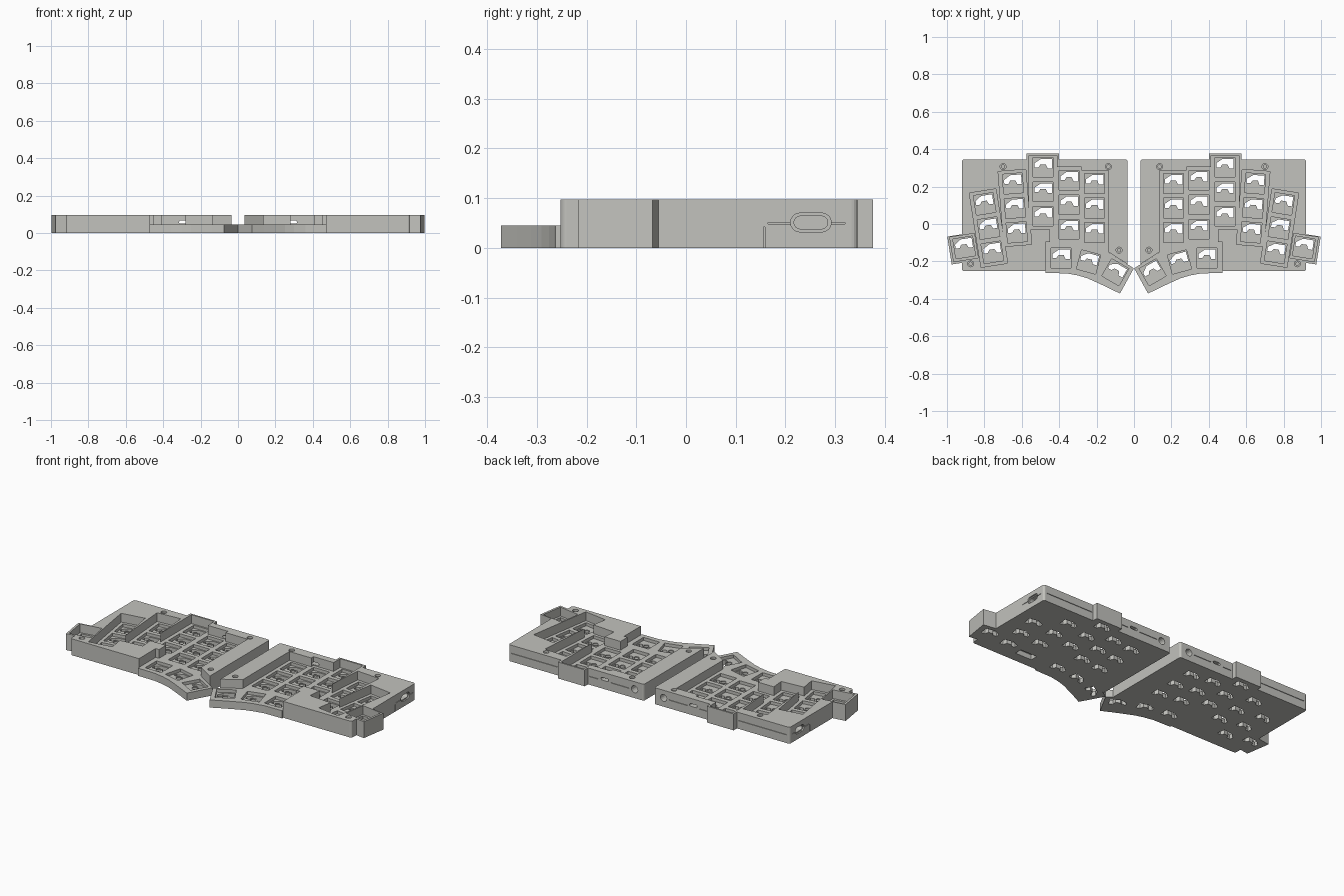
import bpy, bmesh, math
from mathutils import Vector, Matrix

old = bpy.data.objects.get("Cube")
if old:
    bpy.data.objects.remove(old, do_unlink=True)

grey = bpy.data.materials.new("warm_grey_plastic")
grey.use_nodes = True
COLOUR = (0.54, 0.54, 0.51, 1)
grey.diffuse_color = COLOUR
grey.node_tree.nodes["Principled BSDF"].inputs["Base Color"].default_value = COLOUR

TOP, PLATE, BOARD = 0.097, 0.045, 0.027
KEY, PITCH = 0.053, 0.131


def place(pts, cx, cy, angle=0):
    """Rotate an outline and move it to a centre."""
    rot = Matrix.Rotation(math.radians(angle), 2)
    return [rot @ Vector(p) + Vector((cx, cy)) for p in pts]


def rect(cx, cy, hw, hh, angle=0):
    return place([(-hw, -hh), (hw, -hh), (hw, hh), (-hw, hh)], cx, cy, angle)


def span(x0, x1, y0, y1):
    return rect((x0 + x1) / 2, (y0 + y1) / 2, (x1 - x0) / 2, (y1 - y0) / 2)


def slot(cx, cy, hw, r, n=8):
    """Stadium outline; a circle when hw equals r."""
    pts = []
    for i in range(2 * n + 2):
        right = i <= n
        a = -math.pi / 2 + math.pi * (i if right else i - 1) / n
        if hw == r and i in (n + 1, 2 * n + 1):
            continue
        pts.append((cx + (hw - r) * (1 if right else -1) + r * math.cos(a),
                    cy + r * math.sin(a)))
    return pts


def rounded(x0, x1, y0, y1, r, n=4):
    pts = []
    corners = [(x1 - r, y1 - r), (x0 + r, y1 - r), (x0 + r, y0 + r), (x1 - r, y0 + r)]
    for k, (cx, cy) in enumerate(corners):
        for i in range(n + 1):
            a = math.pi / 2 * (k + i / n)
            pts.append((cx + r * math.cos(a), cy + r * math.sin(a)))
    return pts


def prism(name, outlines, lo, hi, side, axis="z"):
    """Extrude outlines along an axis; side mirrors the result across x."""
    bm = bmesh.new()
    for pts in outlines:
        rings = []
        for w in (lo, hi):
            ring = []
            for u, v in pts:
                co = {"z": (u, v, w), "x": (w, u, v), "y": (u, w, v)}[axis]
                ring.append(bm.verts.new((co[0] * side, co[1], co[2])))
            rings.append(ring)
        bm.faces.new(rings[0])
        bm.faces.new(rings[1])
        for i in range(len(pts)):
            j = (i + 1) % len(pts)
            bm.faces.new((rings[0][i], rings[0][j], rings[1][j], rings[1][i]))
    bmesh.ops.recalc_face_normals(bm, faces=bm.faces)
    mesh = bpy.data.meshes.new(name)
    bm.to_mesh(mesh)
    bm.free()
    mesh.materials.append(grey)
    ob = bpy.data.objects.new(name, mesh)
    bpy.context.collection.objects.link(ob)
    return ob


def combine(target, tool, operation):
    mod = target.modifiers.new("combine", "BOOLEAN")
    mod.operation, mod.object, mod.solver = operation, tool, "EXACT"
    bpy.context.view_layer.objects.active = target
    bpy.ops.object.modifier_apply(modifier=mod.name)
    bpy.data.objects.remove(tool, do_unlink=True)


# Key columns: middle key x, y and tilt
columns = [(0.211, 0.086, 0), (0.347, 0.103, 0), (0.486, 0.172, 0),
           (0.637, 0.086, -4.5), (0.778, -0.022, -9)]
keys = []
for cx, cy, tilt in columns:
    a = math.radians(tilt)
    for row in (-1, 0, 1):
        keys.append((cx - math.sin(a) * PITCH * row, cy + math.cos(a) * PITCH * row, tilt))
keys += [(0.908, -0.125, -9)]
keys += [(0.39, -0.182, 0), (0.243, -0.203, 15), (0.10, -0.258, 30)]

# Fan-shaped thumb plate outline
thumb = [(0.472, -0.09), (0.472, -0.262), (0.36, -0.264), (0.3, -0.275), (0.25, -0.29),
         (0.2, -0.312), (0.14, -0.34), (0.075, -0.372), (0.001, -0.237),
         (0.137, -0.15), (0.137, -0.09)]

# Opening in the board under each switch
opening = [(-0.046, 0), (-0.046, 0.022), (-0.012, 0.045), (0.047, 0.045), (0.047, -0.006),
           (0.024, -0.006), (0.014, 0.016), (-0.014, 0.016), (-0.024, 0)]


def build_half(name, side):
    # Case block, back bump, outer key box and thumb plate
    case = prism(name, [rounded(0.034, 0.92, -0.252, 0.345, 0.012)], 0, TOP, side)
    combine(case, prism("back_bump", [span(0.4, 0.575, 0.2, 0.376)], 0, TOP, side), "UNION")
    combine(case, prism("outer_key_box", [rect(0.912, -0.13, 0.0755, 0.0755, -9)],
                        0, TOP, side), "UNION")
    front = [(0, -0.237), (0.137, -0.15), (0.472, -0.15), (0.472, -0.4), (0, -0.4)]
    combine(case, prism("thumb_clearance", [front], -0.1, 0.2, side), "DIFFERENCE")
    combine(case, prism("thumb_plate", [thumb], 0, PLATE, side), "UNION")

    # Sunken wells around the key columns
    wells = [span(0.137, 0.29, -0.14, 0.285), span(0.28, 0.42, -0.14, 0.306),
             span(0.412, 0.562, -0.03, 0.366), span(0.4, 0.45, -0.13, 0),
             span(0.137, 0.472, -0.2, -0.095),
             rect(0.637, 0.086, 0.074, 0.201, -4.5), rect(0.778, -0.022, 0.072, 0.201, -9),
             rect(0.909, -0.126, 0.066, 0.066, -9)]
    for well in wells:
        combine(case, prism("well", [well], PLATE, 0.2, side), "DIFFERENCE")

    # Switch pockets, centre dimples and openings through the board
    pockets = [rect(x, y, KEY, KEY, t) for x, y, t in keys]
    combine(case, prism("pockets", pockets, BOARD, 0.07, side), "DIFFERENCE")
    local = [(x * side, y) for x, y in opening]
    holes = [place(local, x, y, t) for x, y, t in keys]
    combine(case, prism("openings", holes, -0.05, 0.06, side), "DIFFERENCE")
    dimples = [slot(x, y - 0.004, 0.015, 0.015) for x, y, t in keys]
    combine(case, prism("dimples", dimples, BOARD - 0.006, 0.06, side), "DIFFERENCE")

    # Screw holes
    screws = [(0.137, 0.307), (0.70, 0.307), (0.08, -0.14), (0.873, -0.213)]
    for r, lo, hi in ((0.016, TOP - 0.012, 0.2), (0.009, -0.05, 0.2)):
        discs = [slot(x, y, r, r) for x, y in screws]
        lo = 0.01 if r < 0.01 else lo
        combine(case, prism("screws", discs, lo, hi, side), "DIFFERENCE")

    # Side port with a stepped rim, and the parting groove around it
    combine(case, prism("port_rim", [slot(0.251, 0.051, 0.041, 0.019)],
                        0.912, 1, side, "x"), "DIFFERENCE")
    combine(case, prism("port", [slot(0.251, 0.051, 0.034, 0.013)],
                        0.86, 1, side, "x"), "DIFFERENCE")
    seams = [span(0.156, 0.159, -0.01, 0.042), span(0.165, 0.211, 0.048, 0.051),
             span(0.291, 0.32, 0.048, 0.051)]
    combine(case, prism("side_seams", seams, 0.916, 1, side, "x"), "DIFFERENCE")

    # Back jack, small switch slot and parting groove
    back = [slot(0.095, 0.052, 0.021, 0.021), slot(0.29, 0.058, 0.025, 0.008)]
    combine(case, prism("jack", back, 0.29, 0.5, side, "y"), "DIFFERENCE")
    grooves = [span(0.13, 0.25, 0.048, 0.051), span(0.33, 0.39, 0.048, 0.051),
               span(0.585, 0.9, 0.048, 0.051)]
    combine(case, prism("back_seams", grooves, 0.341, 0.5, side, "y"), "DIFFERENCE")

    # Window in the underside of one half
    if side > 0:
        combine(case, prism("window", [span(0.56, 0.67, -0.19, -0.145)],
                            -0.05, 0.03, side), "DIFFERENCE")
    return case


build_half("left_keyboard_case", 1)
build_half("right_keyboard_case", -1)
